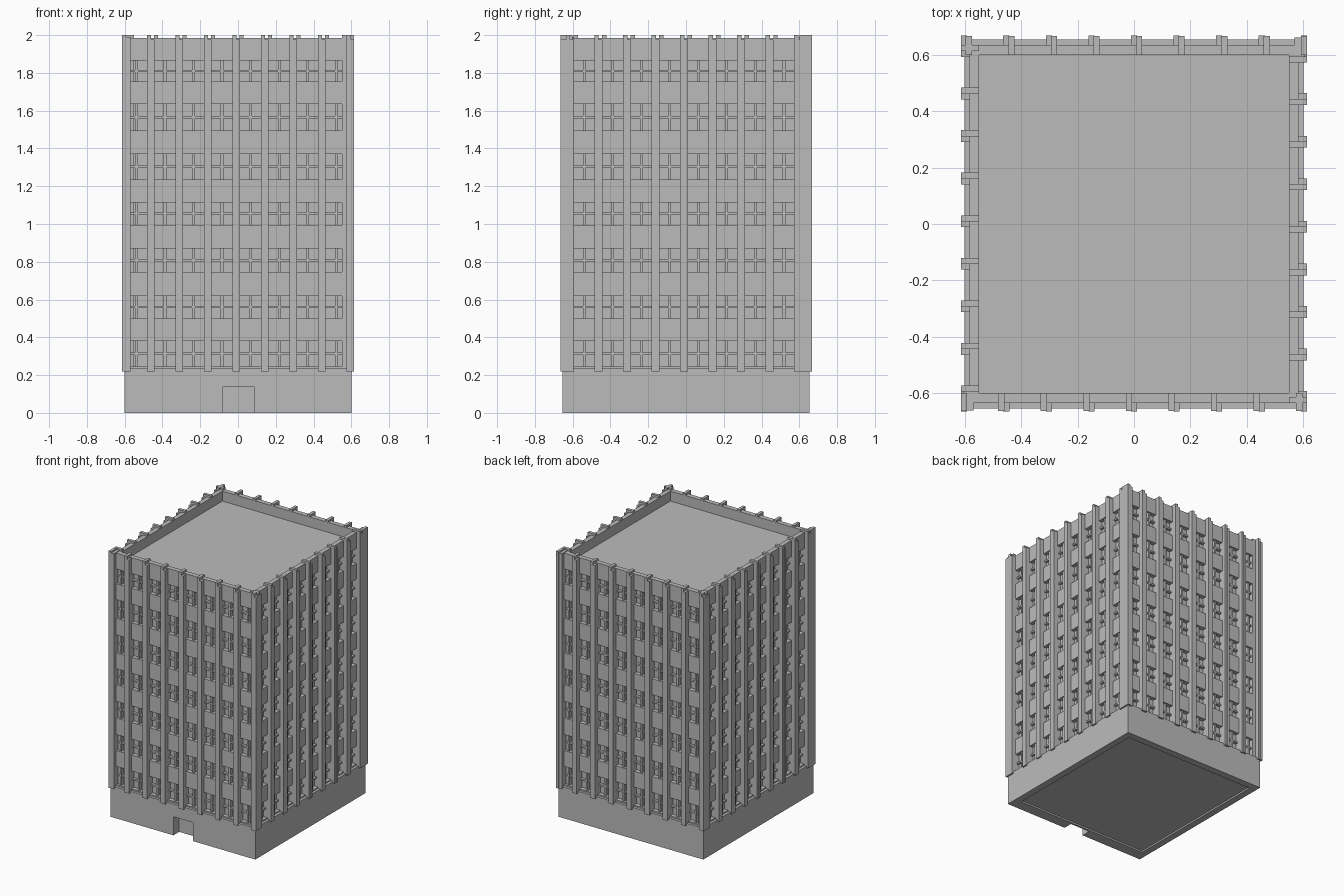
import bpy, bmesh
from mathutils import Vector

if "Cube" in bpy.data.objects:
    bpy.data.objects.remove(bpy.data.objects["Cube"])

concrete = bpy.data.materials.new("concrete grey")
concrete.diffuse_color = (0.5, 0.5, 0.5, 1)
concrete.use_nodes = True
concrete.node_tree.nodes["Principled BSDF"].inputs["Base Color"].default_value = concrete.diffuse_color


def finish(name, bm):
    mesh = bpy.data.meshes.new(name)
    bm.to_mesh(mesh)
    bm.free()
    mesh.materials.append(concrete)
    ob = bpy.data.objects.new(name, mesh)
    bpy.context.collection.objects.link(ob)
    return ob


def add_box(bm, lo, hi):
    lo, hi = Vector(lo), Vector(hi)
    lo, hi = Vector(map(min, lo, hi)), Vector(map(max, lo, hi))
    verts = bmesh.ops.create_cube(bm, size=1)["verts"]
    for v in verts:
        v.co = Vector(c * s for c, s in zip(v.co, hi - lo)) + (lo + hi) / 2


def box(name, lo, hi):
    bm = bmesh.new()
    add_box(bm, lo, hi)
    return finish(name, bm)


def cut(ob, lo, hi):
    cutter = box("cutter", lo, hi)
    cutter.hide_render = True
    mod = ob.modifiers.new("cut", 'BOOLEAN')
    mod.operation = 'DIFFERENCE'
    mod.solver = 'EXACT'
    mod.object = cutter
    bpy.context.view_layer.objects.active = ob
    bpy.ops.object.modifier_apply(modifier=mod.name)
    bpy.data.objects.remove(cutter)


# Plinth with entrance recess and slightly hollow underside
base = box("base", (-0.602, -0.654, 0), (0.602, 0.654, 0.235))
cut(base, (-0.08, -0.70, -0.1), (0.085, -0.585, 0.14))
cut(base, (-0.55, -0.57, -0.1), (0.55, 0.60, 0.012))

# Inner block: its sides are the window glass, its top the roof
box("core_and_roof", (-0.553, -0.603, 0.22), (0.553, 0.603, 1.91))

# Window rows (sill, head)
ROWS = [(0.245, 0.38), (0.50, 0.62), (0.745, 0.87), (0.995, 1.115),
        (1.235, 1.37), (1.495, 1.635), (1.755, 1.865)]
PARAPET = 1.985
PITCH = 0.151


def facade(side, to_world, glass, wall, outer, half, shift, limit):
    """One wall; u runs along it, d points outward."""
    def b(bm, u0, u1, d0, d1, z0, z1):
        add_box(bm, to_world(u0, d0, z0), to_world(u1, d1, z1))

    # Spandrel bands between window rows, topped by the parapet
    bm = bmesh.new()
    edges = [0.22] + [z for row in ROWS for z in row] + [PARAPET]
    for z0, z1 in zip(edges[::2], edges[1::2]):
        b(bm, -half, half, glass - 0.004, wall, z0, z1)
    finish(side + "_spandrels", bm)

    # Paired vertical ribs
    bm = bmesh.new()
    for k in range(9):
        u = (k - 4) * PITCH
        for off, top, reach in ((0, 1.978, outer), (shift, 2.0, outer - 0.001)):
            c = max(-limit, min(limit, u + off))
            b(bm, c - 0.011, c + 0.011, glass - 0.003, reach, 0.22, top)
    finish(side + "_ribs", bm)

    # Window frames: a centre post and a crossbar per window
    bm = bmesh.new()
    for k in range(8):
        c = (k - 3.5) * PITCH + shift / 2
        for z0, z1 in ROWS:
            m = (z0 + z1) / 2
            b(bm, c - 0.007, c + 0.007, glass - 0.003, wall - 0.008, z0, z1)
            b(bm, c - 0.06, c + 0.06, glass - 0.003, wall - 0.012, m - 0.006, m + 0.006)
    finish(side + "_window_frames", bm)


facade("front", lambda u, d, z: (u, -d, z), 0.603, 0.635, 0.665, 0.582, -0.018, 0.603)
facade("back", lambda u, d, z: (-u, d, z), 0.603, 0.635, 0.668, 0.582, -0.018, 0.603)
facade("right", lambda u, d, z: (d, u, z), 0.553, 0.583, 0.614, 0.634, -0.02, 0.65)
facade("left", lambda u, d, z: (-d, -u, z), 0.553, 0.583, 0.614, 0.634, -0.02, 0.65)

# Plain panels closing two opposite corners
for name, s in (("right_corner_panel", 1), ("left_corner_panel", -1)):
    box(name, (s * 0.57, s * 0.59, 0.22), (s * 0.606, s * 0.662, 1.99))
